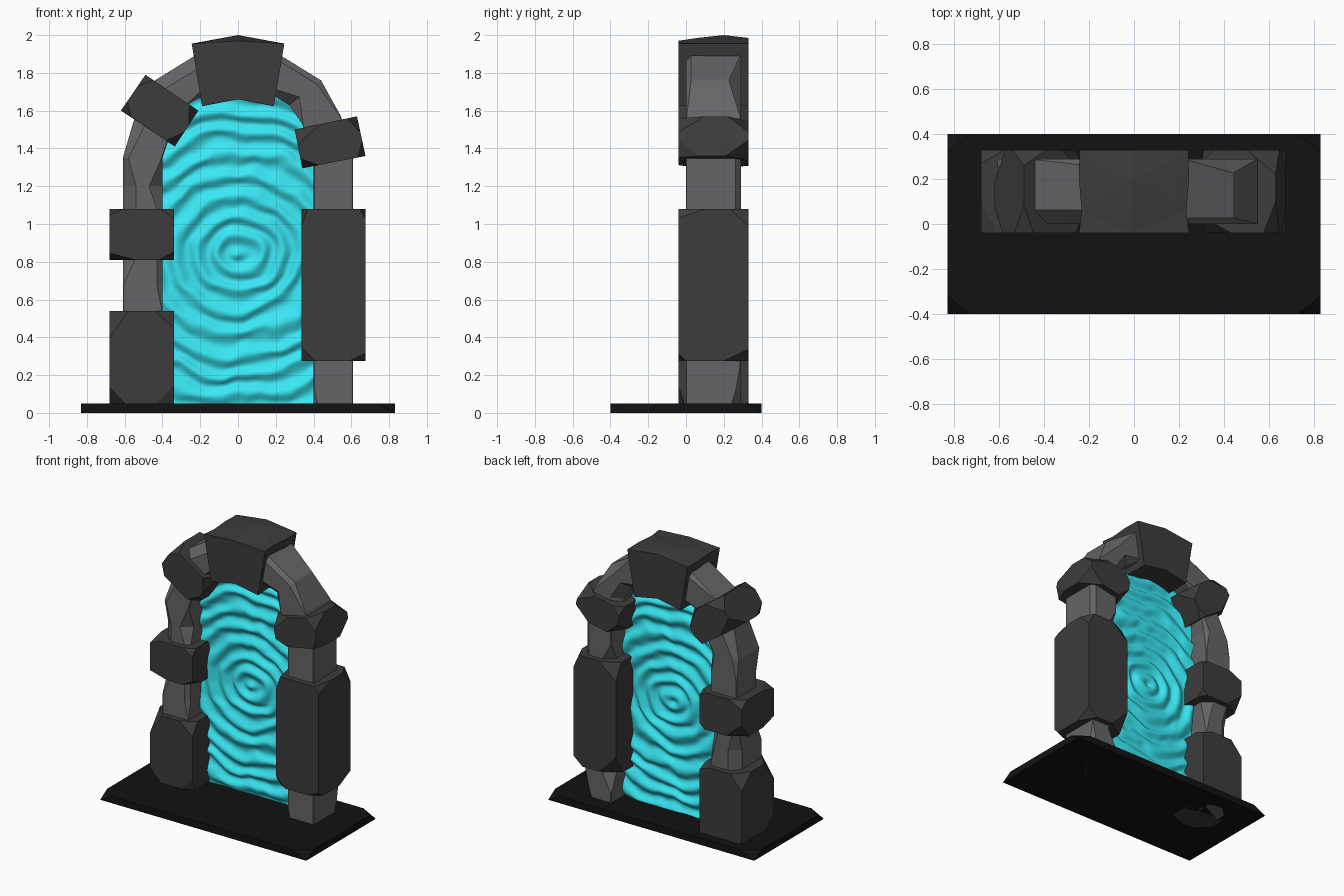
import bpy, bmesh, math, random
from mathutils import Vector, noise

if "Cube" in bpy.data.objects:
    bpy.data.objects.remove(bpy.data.objects["Cube"])

random.seed(7)


def material(name, rgb):
    m = bpy.data.materials.new(name)
    m.diffuse_color = (*rgb, 1)
    m.use_nodes = True
    m.node_tree.nodes["Principled BSDF"].inputs["Base Color"].default_value = m.diffuse_color
    return m


BLACK = material("black_stone", (0.006, 0.006, 0.006))
DARK = material("dark_stone", (0.045, 0.045, 0.045))
GREY = material("grey_stone", (0.13, 0.13, 0.135))
CYAN = material("portal_cyan", (0.04, 0.8, 0.9))


def finish(name, bm, mat, smooth=False):
    if not smooth:
        bmesh.ops.recalc_face_normals(bm, faces=bm.faces)
    for f in bm.faces:
        f.smooth = smooth
    me = bpy.data.meshes.new(name)
    bm.to_mesh(me)
    bm.free()
    me.materials.append(mat)
    ob = bpy.data.objects.new(name, me)
    bpy.context.collection.objects.link(ob)
    return ob


def hull(name, pts, mat):
    bm = bmesh.new()
    vs = [bm.verts.new(p) for p in pts]
    res = bmesh.ops.convex_hull(bm, input=vs)
    junk = {g for g in res["geom_interior"] + res["geom_unused"]
            if isinstance(g, bmesh.types.BMVert)}
    bmesh.ops.delete(bm, geom=list(junk), context='VERTS')
    bmesh.ops.dissolve_limit(bm, angle_limit=0.01, verts=bm.verts, edges=bm.edges)
    finish(name, bm, mat)


def chipped_block(name, quad, y0=-0.04, y1=0.33):
    """Prism over an xz quad whose eight corners are knocked off."""
    pts = []
    n = len(quad)
    for i in range(n):
        for y, yo in ((y0, y1), (y1, y0)):
            c = Vector((quad[i][0], y, quad[i][1]))
            ends = [Vector((quad[(i + s) % n][0], y, quad[(i + s) % n][1])) for s in (-1, 1)]
            ends.append(Vector((c.x, yo, c.z)))
            for e in ends:
                d = min(random.uniform(0.03, 0.15), 0.4 * (e - c).length)
                pts.append(c + (e - c).normalized() * d)
    hull(name, pts, DARK)


def loft(name, rings, mat):
    bm = bmesh.new()
    vr = [[bm.verts.new(p) for p in r] for r in rings]
    n = len(vr[0])
    for a, b in zip(vr, vr[1:]):
        for i in range(n):
            j = (i + 1) % n
            bm.faces.new((a[i], a[j], b[j], b[i]))
    bm.faces.new(vr[0])
    bm.faces.new(vr[-1])
    bmesh.ops.triangulate(bm, faces=bm.faces)
    finish(name, bm, mat)


# base slab with chipped top corners
base = [(sx * 0.83, sy * 0.4, 0) for sx in (-1, 1) for sy in (-1, 1)]
for sx in (-1, 1):
    for sy in (-1, 1):
        base += [(sx * 0.83, sy * 0.32, 0.05), (sx * 0.73, sy * 0.4, 0.05)]
hull("base_slab", base, BLACK)

# grey arch: (inner x, inner z, outer x, outer z) stations up the right side
half = [(0.40, z, 0.61, z) for z in (0, 0.12, 0.25, 0.55, 0.68, 0.82, 1.08, 1.2, 1.35)]
half += [(0.34, 1.53, 0.545, 1.57), (0.27, 1.63, 0.44, 1.76), (0.17, 1.69, 0.23, 1.89)]
stations = half + [(0, 1.71, 0, 1.92)] + [(-a, b, -c, d) for a, b, c, d in reversed(half)]
rings = []
for xi, zi, xo, zo in stations:
    inner, outer = Vector((xi, 0, zi)), Vector((xo, 0, zo))
    d = (outer - inner).normalized()
    ring = []
    for edge, s, y, t, first in ((inner, 1, 0, 1, 0), (outer, -1, 0, 1, 1),
                                 (outer, -1, 0.29, -1, 0), (inner, 1, 0.29, -1, 1)):
        c = random.choice((0.004, 0.004, 0.03, 0.07))
        along = edge + d * s * c + Vector((0, y, 0))
        deep = edge + Vector((0, y + t * c * 0.9, 0))
        ring += [along, deep] if first else [deep, along]
    rings.append(ring)
loft("grey_arch", rings, GREY)


# dark blocks wrapped round the arch
def rect(x0, x1, z0, z1):
    return [(x0, z0), (x1, z0), (x1, z1), (x0, z1)]


chipped_block("left_foot_block", rect(-0.68, -0.34, 0, 0.54))
chipped_block("left_middle_block", rect(-0.68, -0.34, 0.81, 1.08))
chipped_block("right_tall_block", rect(0.335, 0.675, 0.275, 1.08))
chipped_block("left_upper_block", [(-0.49, 1.79), (-0.21, 1.60), (-0.335, 1.41), (-0.62, 1.60)])
chipped_block("right_upper_block", [(0.30, 1.50), (0.63, 1.57), (0.675, 1.36), (0.34, 1.295)])

# keystone, with dented sides
profile = [(-0.245, 1.955), (0, 1.97), (0.245, 1.955), (0.215, 1.79),
           (0.19, 1.625), (0, 1.66), (-0.19, 1.625), (-0.215, 1.79)]
key = []
for y, peak, dent in ((-0.04, 0, 0.0), (0.06, 0.015, 0.02), (0.2, 0.03, 0), (0.33, 0.015, 0.015)):
    ring = []
    for i, (x, z) in enumerate(profile):
        k = 1 - random.uniform(0, 3) * dent
        ring.append((x * k, y, z + (peak if i == 1 else 0)))
    key.append(ring)
loft("keystone", key, DARK)

# rippled portal sheet
bm = bmesh.new()
COLS, ROWS = 80, 160
outline = [(0.03, 0.41), (1.35, 0.41), (1.53, 0.35), (1.64, 0.27), (1.71, 0.16)]


def half_width(z):
    for (z0, w0), (z1, w1) in zip(outline, outline[1:]):
        if z <= z1:
            return w0 + (w1 - w0) * (z - z0) / (z1 - z0)
    return outline[-1][1]


grid = []
for r in range(ROWS + 1):
    z = 0.03 + 1.68 * r / ROWS
    row = []
    for c in range(COLS + 1):
        x = half_width(z) * (2 * c / COLS - 1)
        wob = noise.noise(Vector((x * 4, z * 4, 3.1))) * 0.05
        wob += noise.noise(Vector((x * 11, z * 11, 8.4))) * 0.018
        dist = math.hypot(x * 0.9, z - 0.84) + wob
        y = 0.145 + 0.014 * math.sin(dist * math.tau / 0.112)
        row.append(bm.verts.new((x, y, z)))
    grid.append(row)
for a, b in zip(grid, grid[1:]):
    for c in range(COLS):
        bm.faces.new((a[c], a[c + 1], b[c + 1], b[c]))
finish("portal_surface", bm, CYAN, smooth=True)
